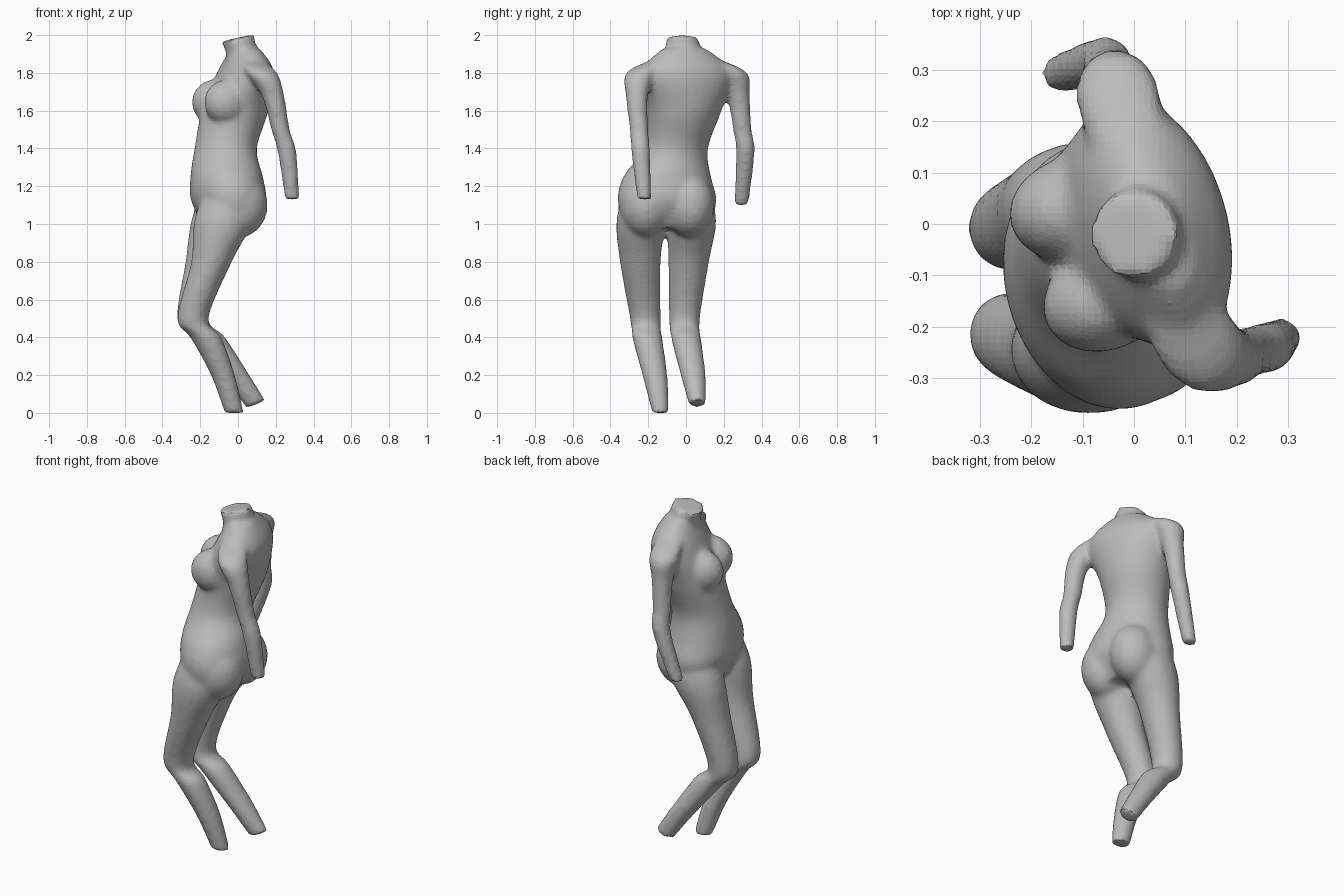
import bpy
import bmesh
from math import sin, cos, tau, radians
from mathutils import Matrix, Vector

default_cube = bpy.data.objects.get("Cube")
if default_cube:
    bpy.data.objects.remove(default_cube, do_unlink=True)

SIDES = 28
STEPS = 5


def make_material(name, shade):
    material = bpy.data.materials.new(name)
    material.use_nodes = True
    colour = (shade, shade, shade, 1)
    material.diffuse_color = colour
    shader = material.node_tree.nodes["Principled BSDF"]
    shader.inputs["Base Color"].default_value = colour
    return material


def smooth_path(points):
    """Pass a flowing curve through the given stations."""
    padded = [points[0], *points, points[-1]]
    result = []
    for before, start, end, after in zip(padded, padded[1:], padded[2:], padded[3:]):
        for step in range(STEPS):
            t = step / STEPS
            leave, arrive = (end - before) / 2, (after - start) / 2
            bend = (end - start) * 3 - leave * 2 - arrive
            settle = (start - end) * 2 + leave + arrive
            result.append(start + leave * t + bend * t**2 + settle * t**3)
    result.append(points[-1])
    return result


def loft(bm, centres, depths, widths, twist=(0, 0), end_tilt=0):
    """Closed oval tube along the centres, turning by the twist angles."""
    stations = [Vector((*centre, depth, width))
                for centre, depth, width in zip(centres, depths, widths)]
    rings = smooth_path(stations)
    loops = []
    for index, (x, y, z, depth, width) in enumerate(rings):
        part = index / (len(rings) - 1)
        angle = twist[0] + (twist[1] - twist[0]) * part
        turn = Matrix.Rotation(radians(angle), 3, 'Z')
        tilt = end_tilt * part**4
        loop = []
        for side in range(SIDES):
            around = tau * side / SIDES
            offset = turn @ Vector((depth * cos(around), width * sin(around), 0))
            offset.z = tilt * offset.x
            loop.append(bm.verts.new(Vector((x, y, z)) + offset))
        loops.append(loop)
    faces = [bm.faces.new(loops[0]), bm.faces.new(loops[-1])]
    for lower, upper in zip(loops, loops[1:]):
        for side in range(SIDES):
            following = (side + 1) % SIDES
            faces.append(bm.faces.new((lower[side], lower[following],
                                       upper[following], upper[side])))
    bmesh.ops.recalc_face_normals(bm, faces=faces)


def mound(bm, centre, depth, width, height):
    """Rounded swelling that blends into the body."""
    place = Matrix.Translation(centre) @ Matrix.Rotation(radians(17), 4, 'Z')
    size = Matrix.Diagonal((depth, width, height, 1))
    bmesh.ops.create_uvsphere(bm, u_segments=20, v_segments=12, radius=1, matrix=place @ size)


bm = bmesh.new()

# Torso from hips to shoulders, twisting slightly on the way up
torso_centres = [(-.05, -.1, .98), (-.05, -.1, 1.12), (-.06, -.1, 1.25), (-.065, -.055, 1.4),
                 (-.015, -.01, 1.6), (.04, 0, 1.8), (.04, -.01, 1.93)]
torso_depths = [.12, .195, .19, .165, .175, .14, .07]
torso_widths = [.22, .265, .235, .172, .2, .25, .12]
loft(bm, torso_centres, torso_depths, torso_widths, twist=(10, 18))

# Neck stump with a sloping top
neck_centres = [(.04, -.01, 1.82), (.02, -.015, 1.91), (-.005, -.02, 1.985)]
loft(bm, neck_centres, depths=[.11, .085, .09], widths=[.13, .095, .088], end_tilt=.22)

# Breasts and buttocks
for x, y in ((-.125, .03), (-.06, -.15)):
    mound(bm, (x, y, 1.645), depth=.122, width=.1, height=.12)
for x, y in ((.01, -.215), (.005, .015)):
    mound(bm, (x, y, 1.1), depth=.15, width=.135, height=.17)

# Arms from inside the shoulder to the wrist, sharing one thickness profile
left_arm = [(.07, -.12, 1.87), (.125, -.235, 1.8), (.185, -.26, 1.68),
            (.225, -.248, 1.5), (.26, -.24, 1.38), (.287, -.22, 1.13)]
right_arm = [(0, .12, 1.87), (-.03, .242, 1.8), (-.04, .277, 1.68),
             (-.05, .298, 1.5), (-.06, .315, 1.38), (-.145, .292, 1.1)]
arm_thickness = [.06, .083, .06, .05, .05, .039]
for arm in (left_arm, right_arm):
    loft(bm, arm, arm_thickness, arm_thickness)

# Bent legs from inside the hip to the ankle, sharing one thickness profile
left_leg = [(-.04, -.2, 1.25), (-.075, -.237, 1.03), (-.14, -.242, .8), (-.24, -.215, .5),
            (-.17, -.205, .4), (-.08, -.165, .2), (-.02, -.135, 0)]
right_leg = [(-.06, 0, 1.25), (-.09, .03, 1.03), (-.17, .014, .8), (-.24, -.008, .5),
             (-.155, 0, .4), (-.01, .038, .2), (.095, .06, .045)]
leg_depths = [.1, .155, .108, .083, .083, .064, .052]
leg_widths = [.1, .13, .108, .082, .08, .067, .045]
for leg, ankle_tilt in ((left_leg, 0), (right_leg, .4)):
    loft(bm, leg, leg_depths, leg_widths, end_tilt=ankle_tilt)

mesh = bpy.data.meshes.new("headless_body")
bm.to_mesh(mesh)
bm.free()
mesh.materials.append(make_material("plain grey", .5))
body = bpy.data.objects.new("headless_body", mesh)
bpy.context.collection.objects.link(body)

# Fuse the parts into one softly faceted skin
fuse = body.modifiers.new("fuse", 'REMESH')
fuse.mode = 'VOXEL'
fuse.voxel_size = .014
soften = body.modifiers.new("soften", 'SMOOTH')
soften.factor = .5
soften.iterations = 12
